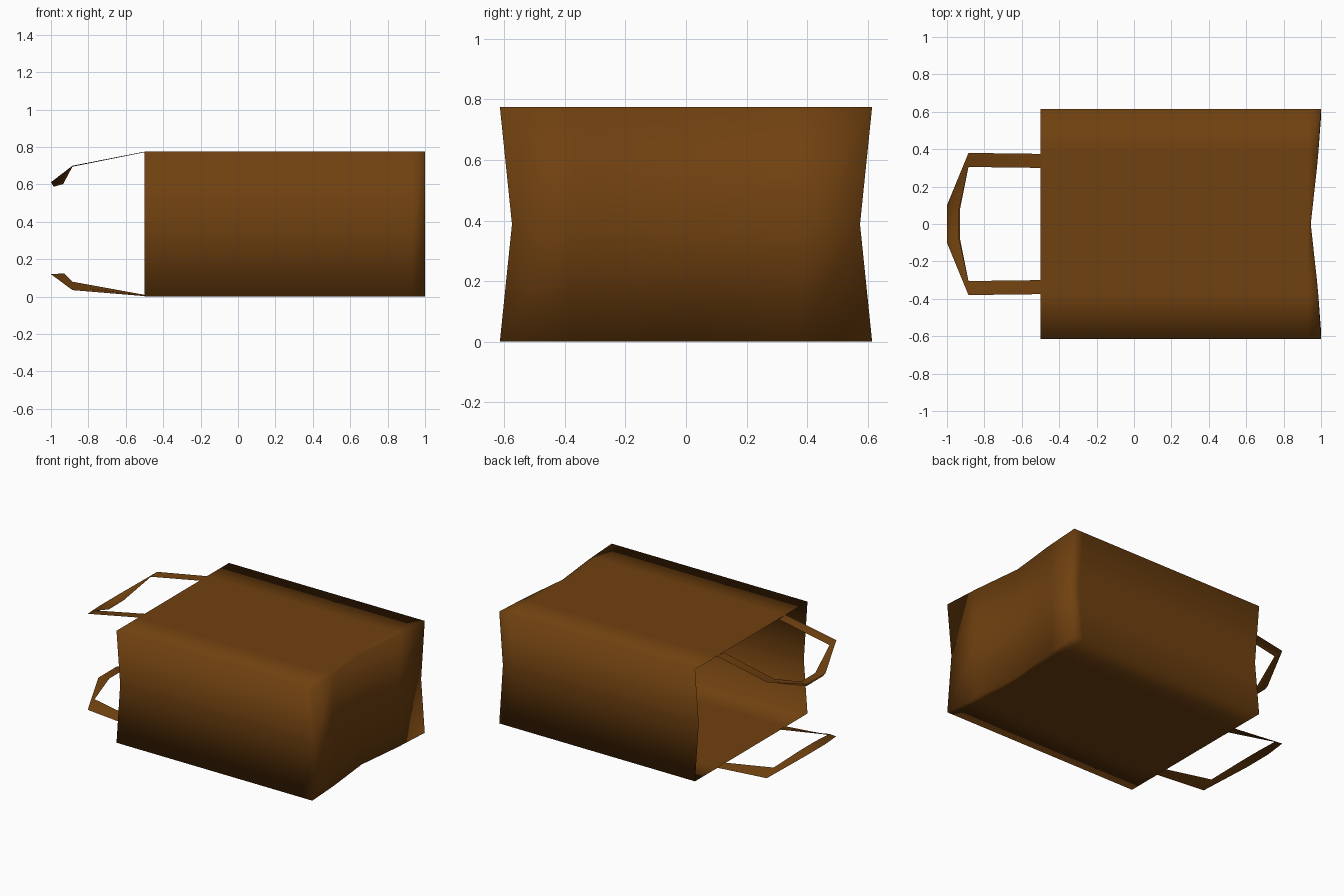
import bpy, bmesh

cube = bpy.data.objects.get("Cube")
if cube:
    bpy.data.objects.remove(cube)

paper = bpy.data.materials.new("brown_paper")
paper.use_nodes = True
brown = (0.16, 0.052, 0.005, 1)
paper.diffuse_color = brown
paper.node_tree.nodes["Principled BSDF"].inputs["Base Color"].default_value = brown

HEIGHT = 0.775
STATIONS = (-0.5, 0.93, 1.0)               # mouth, loop near the base, base
COLUMNS = (-0.615, -0.375, -0.3, 0, 0.3, 0.375, 0.615)
BASE_X = (1.0, 0.985, 0.978, 0.945, 0.978, 0.985, 1.0)   # dented base


def finish(bm, name):
    mesh = bpy.data.meshes.new(name)
    bm.to_mesh(mesh)
    bm.free()
    mesh.materials.append(paper)
    mesh.shade_smooth()
    obj = bpy.data.objects.new(name, mesh)
    bpy.context.collection.objects.link(obj)
    return obj


def build_bag():
    bm = bmesh.new()
    cache = {}

    def vert(i, j, k):
        if (i, j, k) not in cache:
            x = BASE_X[j] if i == 2 else STATIONS[i]
            y = COLUMNS[j]
            if k == 1 and j in (0, 6):     # pinched side crease
                y *= 0.935
            cache[i, j, k] = bm.verts.new((x, y, HEIGHT * k / 2))
        return cache[i, j, k]

    def quad(*keys):
        bm.faces.new([vert(*key) for key in keys])

    for i in range(2):
        # top and bottom panels
        for j in range(6):
            for k in (0, 2):
                quad((i, j, k), (i + 1, j, k), (i + 1, j + 1, k), (i, j + 1, k))
        # folded side panels
        for k in range(2):
            for j in (0, 6):
                quad((i, j, k), (i + 1, j, k), (i + 1, j, k + 1), (i, j, k + 1))
    # closed base
    for j in range(6):
        for k in range(2):
            quad((2, j, k), (2, j + 1, k), (2, j + 1, k + 1), (2, j, k + 1))
    bmesh.ops.recalc_face_normals(bm, faces=bm.faces)
    top = max(bm.faces, key=lambda f: f.calc_center_median().z)
    if top.normal.z < 0:
        bmesh.ops.reverse_faces(bm, faces=bm.faces)
    return finish(bm, "bag_body")


def build_handle(name, rails, up):
    # each rail holds the half path; it is mirrored across y
    bm = bmesh.new()
    rows = []
    for rail in rails:
        path = rail + [(x, -y, z) for x, y, z in reversed(rail)]
        rows.append([bm.verts.new(p) for p in path])
    for a, b in zip(rows, rows[1:]):
        for n in range(len(a) - 1):
            bm.faces.new((a[n], a[n + 1], b[n + 1], b[n]))
    bmesh.ops.recalc_face_normals(bm, faces=bm.faces)
    if sum(f.normal.z * f.calc_area() for f in bm.faces) * up < 0:
        bmesh.ops.reverse_faces(bm, faces=bm.faces)
    return finish(bm, name)


build_bag()
build_handle("upper_handle", [
    [(-0.5, 0.375, 0.775), (-0.885, 0.38, 0.70), (-1.0, 0.10, 0.612)],
    [(-0.5, 0.34, 0.774), (-0.885, 0.345, 0.698), (-0.985, 0.09, 0.588)],
    [(-0.5, 0.3, 0.772), (-0.885, 0.305, 0.695), (-0.935, 0.08, 0.602)]], 1)
build_handle("lower_handle", [
    [(-0.5, 0.375, 0.003), (-0.885, 0.38, 0.035), (-1.0, 0.10, 0.12)],
    [(-0.5, 0.34, 0.006), (-0.885, 0.345, 0.055), (-0.97, 0.09, 0.122)],
    [(-0.5, 0.3, 0.01), (-0.885, 0.305, 0.08), (-0.93, 0.08, 0.125)]], -1)
